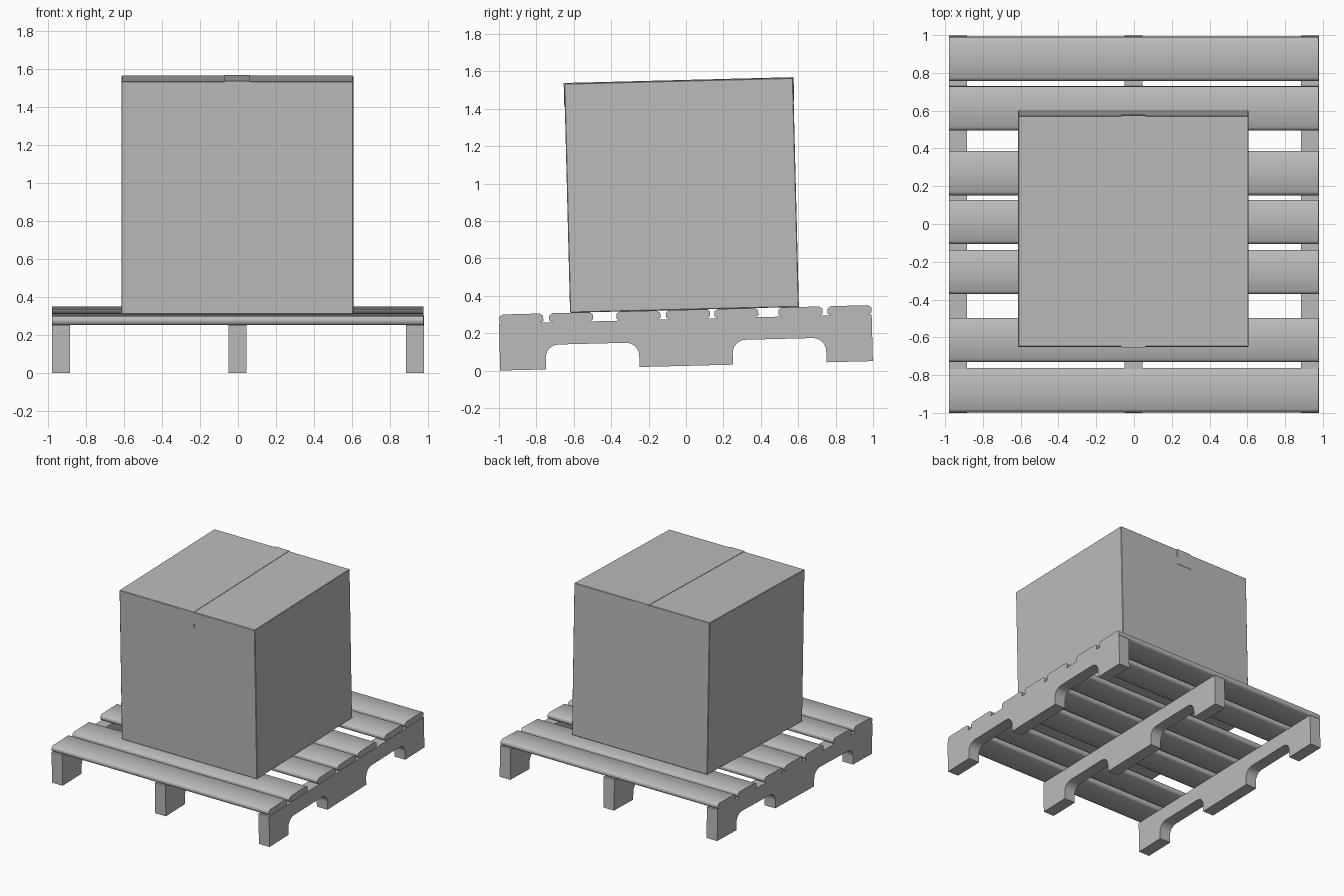
import bpy, bmesh, math
from mathutils import Matrix

if "Cube" in bpy.data.objects:
    bpy.data.objects.remove(bpy.data.objects["Cube"])

# The loaded pallet leans slightly, rising towards the back
TILT = Matrix.Rotation(math.radians(1.45), 4, 'X')

grey = bpy.data.materials.new("plain_grey")
grey.diffuse_color = (0.5, 0.5, 0.5, 1)
grey.use_nodes = True
grey.node_tree.nodes["Principled BSDF"].inputs["Base Color"].default_value = grey.diffuse_color


def extrude_profile(name, pts, x0, x1, angle, bevel=0):
    """Extrude a (y, z) outline along x, then lean it."""
    bm = bmesh.new()
    face = bm.faces.new([bm.verts.new((x0, y, z)) for y, z in pts])
    ext = bmesh.ops.extrude_face_region(bm, geom=[face])
    for v in ext["geom"]:
        if isinstance(v, bmesh.types.BMVert):
            v.co.x = x1
    bmesh.ops.recalc_face_normals(bm, faces=bm.faces)
    if bevel:
        bmesh.ops.bevel(bm, geom=list(bm.edges), offset=bevel, segments=1,
                        affect='EDGES', profile=0.5)
    bm.transform(TILT)
    me = bpy.data.meshes.new(name)
    bm.to_mesh(me)
    bm.free()
    me.materials.append(grey)
    ob = bpy.data.objects.new(name, me)
    bpy.context.collection.objects.link(ob)
    bpy.ops.object.select_all(action='DESELECT')
    ob.select_set(True)
    bpy.context.view_layer.objects.active = ob
    bpy.ops.object.shade_smooth_by_angle(angle=math.radians(angle))
    return ob


# Runners with two rounded fork notches each
def notch(y0, y1, base, top, r=0.07, n=6):
    pts = [(y0, base)]
    for i in range(n + 1):
        a = math.pi - i * math.pi / 2 / n
        pts.append((y0 + r + r * math.cos(a), top - r + r * math.sin(a)))
    for i in range(n + 1):
        a = math.pi / 2 - i * math.pi / 2 / n
        pts.append((y1 - r + r * math.cos(a), top - r + r * math.sin(a)))
    return pts + [(y1, base)]


BASE, DECK = 0.0256, 0.276
runner = [(-0.993, DECK), (-0.993, BASE)]
runner += notch(-0.748, -0.248, BASE, 0.157)
runner += notch(0.252, 0.752, BASE, 0.157)
runner += [(1.0, BASE), (1.0, DECK)]
for side, x in (("left", -0.932), ("middle", -0.002), ("right", 0.932)):
    extrude_profile(side + "_runner", runner, x - 0.048, x + 0.048, 40)

# Deck boards with eased long edges
H, W = 0.049, 0.117
for i, y in enumerate((-0.873, -0.607, -0.247, 0.018, 0.277, 0.620, 0.882)):
    board = [(y - W + 0.018, DECK), (y + W - 0.018, DECK),
             (y + W, DECK + 0.01), (y + W, DECK + H - 0.012),
             (y + W - 0.018, DECK + H), (y - W + 0.018, DECK + H),
             (y - W, DECK + H - 0.012), (y - W, DECK + 0.01)]
    extrude_profile(f"deck_board_{i + 1}", board, -0.98, 0.976, 65)

# Carton
B, T, D = DECK + H, 1.551, 0.612
carton = [(-D, B), (D, B), (D, T), (-D, T)]
extrude_profile("carton", carton, -0.614, 0.607, 30, bevel=0.004)

# Tape strip over the top, folded down front and back
E, LOW = 0.003, 1.425
tape = [(-D - E, LOW), (-D - E, T + E), (D + E, T + E), (D + E, LOW),
        (D - E, LOW), (D - E, T - E), (-D + E, T - E), (-D + E, LOW)]
extrude_profile("packing_tape", tape, -0.07, 0.06, 30)
